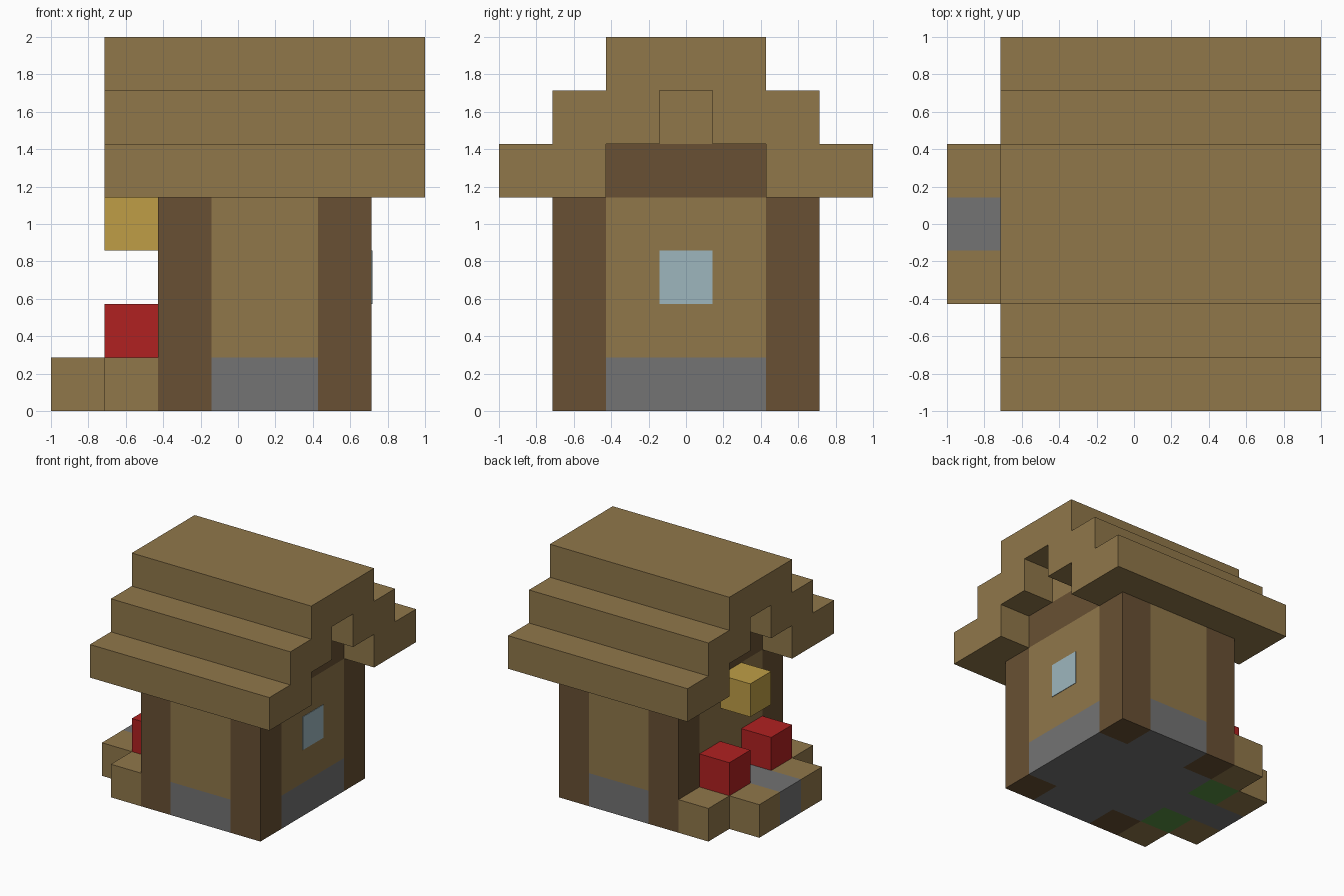
import bpy, bmesh
from mathutils import Vector

cube = bpy.data.objects.get("Cube")
if cube:
    bpy.data.objects.remove(cube, do_unlink=True)

U = 2 / 7                       # one building block
ORIGIN = Vector((-1, -1, 0))


def linear(c):
    c /= 255
    return c / 12.92 if c <= 0.04045 else ((c + 0.055) / 1.055) ** 2.4


def material(name, r, g, b):
    mat = bpy.data.materials.new(name)
    mat.use_nodes = True
    color = (linear(r), linear(g), linear(b), 1)
    mat.diffuse_color = color
    bsdf = mat.node_tree.nodes["Principled BSDF"]
    bsdf.inputs["Base Color"].default_value = color
    bsdf.inputs["Roughness"].default_value = 0.9
    return mat


planks = material("plank brown", 144, 119, 74)
timber = material("dark timber", 104, 80, 51)
stone = material("stone grey", 115, 115, 115)
glass = material("pale glass", 157, 182, 190)
petal = material("flower red", 176, 33, 33)
lamp = material("lamp yellow", 191, 158, 70)
grass = material("grass green", 88, 145, 66)


def finish(name, bm, mat):
    bmesh.ops.recalc_face_normals(bm, faces=bm.faces)
    mesh = bpy.data.meshes.new(name)
    bm.to_mesh(mesh)
    bm.free()
    mesh.materials.append(mat)
    obj = bpy.data.objects.new(name, mesh)
    bpy.context.collection.objects.link(obj)
    return obj


def block(name, mat, low, high):
    """Box between two corners given in block units."""
    bm = bmesh.new()
    bmesh.ops.create_cube(bm, size=1)
    a, b = Vector(low), Vector(high)
    for v in bm.verts:
        v.co = ORIGIN + U * Vector([(a[i] + b[i]) / 2 + v.co[i] * (b[i] - a[i]) for i in range(3)])
    return finish(name, bm, mat)


# Walls: stone footing below planks, main core plus shallow front and back bays
for name, mat, z0, z1 in (("footing", stone, 0, 1), ("wall", planks, 1, 4)):
    block(name + "_core", mat, (2, 2, z0), (6, 5, z1))
    block(name + "_front", mat, (3, 1, z0), (5, 2, z1))
    block(name + "_back", mat, (3, 5, z0), (5, 6, z1))

# Corner posts
for x, side in ((2, "right"), (5, "left")):
    for y, end in ((1, "front"), (5, "back")):
        block(f"post_{end}_{side}", timber, (x, y, 0), (x + 1, y + 1, 4))

# Gable beams and infill under the roof
block("gable_beam", timber, (2, 2, 4), (6, 5, 5))
block("gable_infill", planks, (2, 3, 5), (6, 4, 6))

# Stepped roof: mirrored profile extruded along the ridge
half = [(1.5, 7), (1.5, 6), (2.5, 6), (2.5, 5), (3.5, 5), (3.5, 4),
        (1.5, 4), (1.5, 5), (0.5, 5), (0.5, 6)]
profile = half + [(-y, z) for y, z in reversed(half)]
bm = bmesh.new()
end = bm.faces.new([bm.verts.new((-1 + U, y * U, z * U)) for y, z in profile])
ext = bmesh.ops.extrude_face_region(bm, geom=[end])
moved = [g for g in ext["geom"] if isinstance(g, bmesh.types.BMVert)]
bmesh.ops.translate(bm, verts=moved, vec=(6 * U, 0, 0))
finish("stepped_roof", bm, planks)

# Window plate
block("window", glass, (5.99, 3, 2), (6.015, 4, 3))

# Entrance: path, lamp, and mirrored flower beds
block("path", stone, (0, 3, 0), (2, 4, 1))
block("lamp", lamp, (1, 3, 3), (2, 4, 4))
for end, inner, outer in (("front", 2, 1), ("back", 4, 5)):
    block(f"bed_soil_{end}", grass, (1, inner, 0), (2, inner + 1, 1))
    block(f"flower_{end}", petal, (1, inner, 1), (2, inner + 1, 2))
    block(f"bed_side_{end}", planks, (1, outer, 0), (2, outer + 1, 1))
    block(f"bed_edge_{end}", planks, (0, inner, 0), (1, inner + 1, 1))
